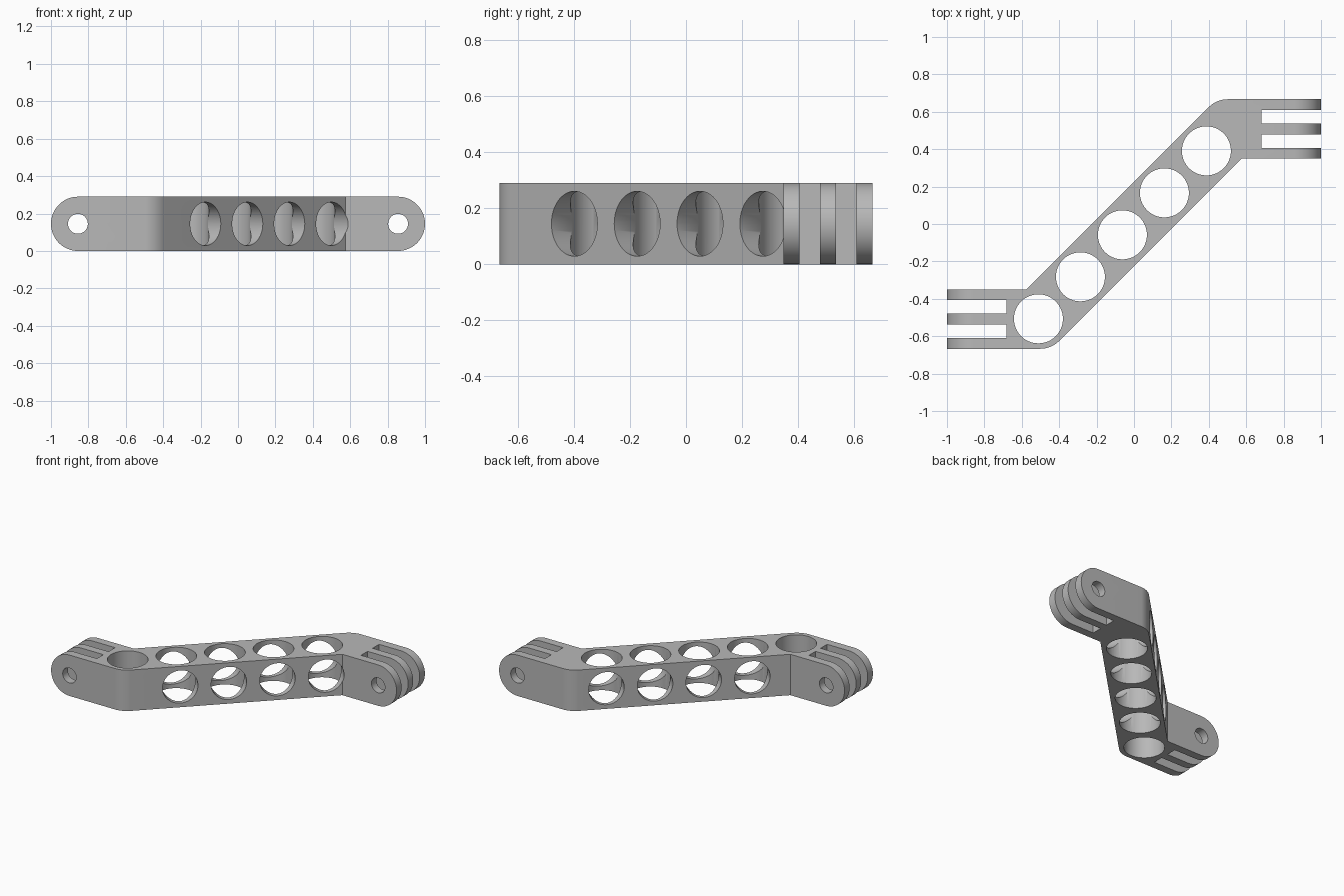
import bpy
import bmesh
import math
from mathutils import Matrix, Vector

cube = bpy.data.objects.get("Cube")
if cube:
    bpy.data.objects.remove(cube, do_unlink=True)

H = 0.29          # bracket height
MID = H / 2
OUT, IN = 0.667, 0.349   # outer and inner y of the hinge ends
HALF = 0.225      # arm faces lie on y = x +/- HALF

grey = bpy.data.materials.new("plain grey")
grey.use_nodes = True
colour = (0.48, 0.48, 0.48, 1)
grey.diffuse_color = colour
grey.node_tree.nodes["Principled BSDF"].inputs["Base Color"].default_value = colour


def new_object(name, bm):
    bmesh.ops.recalc_face_normals(bm, faces=bm.faces)
    mesh = bpy.data.meshes.new(name)
    bm.to_mesh(mesh)
    bm.free()
    mesh.materials.append(grey)
    obj = bpy.data.objects.new(name, mesh)
    bpy.context.collection.objects.link(obj)
    return obj


def prism(name, points, depth):
    """Extrude a closed loop of 3D points along the depth vector."""
    bm = bmesh.new()
    face = bm.faces.new([bm.verts.new(p) for p in points])
    top = bmesh.ops.extrude_face_region(bm, geom=[face])["geom"]
    bmesh.ops.translate(bm, vec=depth, verts=[v for v in top if isinstance(v, bmesh.types.BMVert)])
    return new_object(name, bm)


def cylinder(name, centre, axis, radius, length):
    bm = bmesh.new()
    turn = Vector((0, 0, 1)).rotation_difference(Vector(axis)).to_matrix().to_4x4()
    bmesh.ops.create_cone(bm, cap_ends=True, segments=64, radius1=radius, radius2=radius,
                          depth=length, matrix=Matrix.Translation(centre) @ turn)
    return new_object(name, bm)


def box(name, low, high):
    x0, y0, z0 = low
    x1, y1, z1 = high
    return prism(name, [(x0, y0, z0), (x1, y0, z0), (x1, y1, z0), (x0, y1, z0)], (0, 0, z1 - z0))


def arc(cx, cy, radius, start, end, steps):
    angles = [math.radians(start + (end - start) * i / steps) for i in range(steps + 1)]
    return [(cx + radius * math.cos(a), cy + radius * math.sin(a)) for a in angles]


def combine(target, tool, operation):
    mod = target.modifiers.new("cut", "BOOLEAN")
    mod.operation = operation
    mod.solver = "EXACT"
    mod.object = tool
    bpy.context.view_layer.objects.active = target
    bpy.ops.object.modifier_apply(modifier=mod.name)
    bpy.data.objects.remove(tool, do_unlink=True)


# Plan outline: half of the Z shape, repeated by a half turn
R = 0.14
bend_x = OUT - HALF + R * math.tan(math.radians(22.5))
half = [(IN + HALF, IN), (1, IN), (1, OUT)] + arc(bend_x, OUT - R, R, 90, 135, 10)
plan = half + [(-x, -y) for x, y in half]
bracket = prism("offset_bracket", [(x, y, -0.1) for x, y in plan], (0, 0, H + 0.2))

# Rounded tips: intersect with a side profile
tip = arc(1 - MID, MID, MID, -90, 90, 32) + arc(MID - 1, MID, MID, 90, 270, 32)
combine(bracket, prism("side_profile", [(x, -1, z) for x, z in tip], (0, 2, 0)), "INTERSECT")

# Hinge ends: two slots and a pin hole each
for s in (-1, 1):
    for a, b in ((0.406, 0.479), (0.536, 0.609)):
        xs = sorted((s * 0.681, s * 1.1))
        ys = sorted((s * a, s * b))
        combine(bracket, box("slot", (xs[0], ys[0], -0.1), (xs[1], ys[1], H + 0.1)), "DIFFERENCE")
    combine(bracket, cylinder("pin_hole", (s * 0.856, s * 0.51, MID), (0, 1, 0), 0.053, 0.5), "DIFFERENCE")

# Lightening holes along the arm: five vertical, four crosswise
for i in range(5):
    p = -0.511 + 0.2245 * i
    centre = (p, p + 0.004, MID)
    combine(bracket, cylinder("vertical_hole", centre, (0, 0, 1), 0.131, 0.6), "DIFFERENCE")
    if i:
        combine(bracket, cylinder("cross_hole", (p, p, MID), (1, -1, 0), 0.116, 0.4), "DIFFERENCE")

bpy.ops.object.select_all(action="DESELECT")
bracket.select_set(True)
bpy.context.view_layer.objects.active = bracket
bpy.ops.object.shade_smooth_by_angle(angle=math.radians(30))
